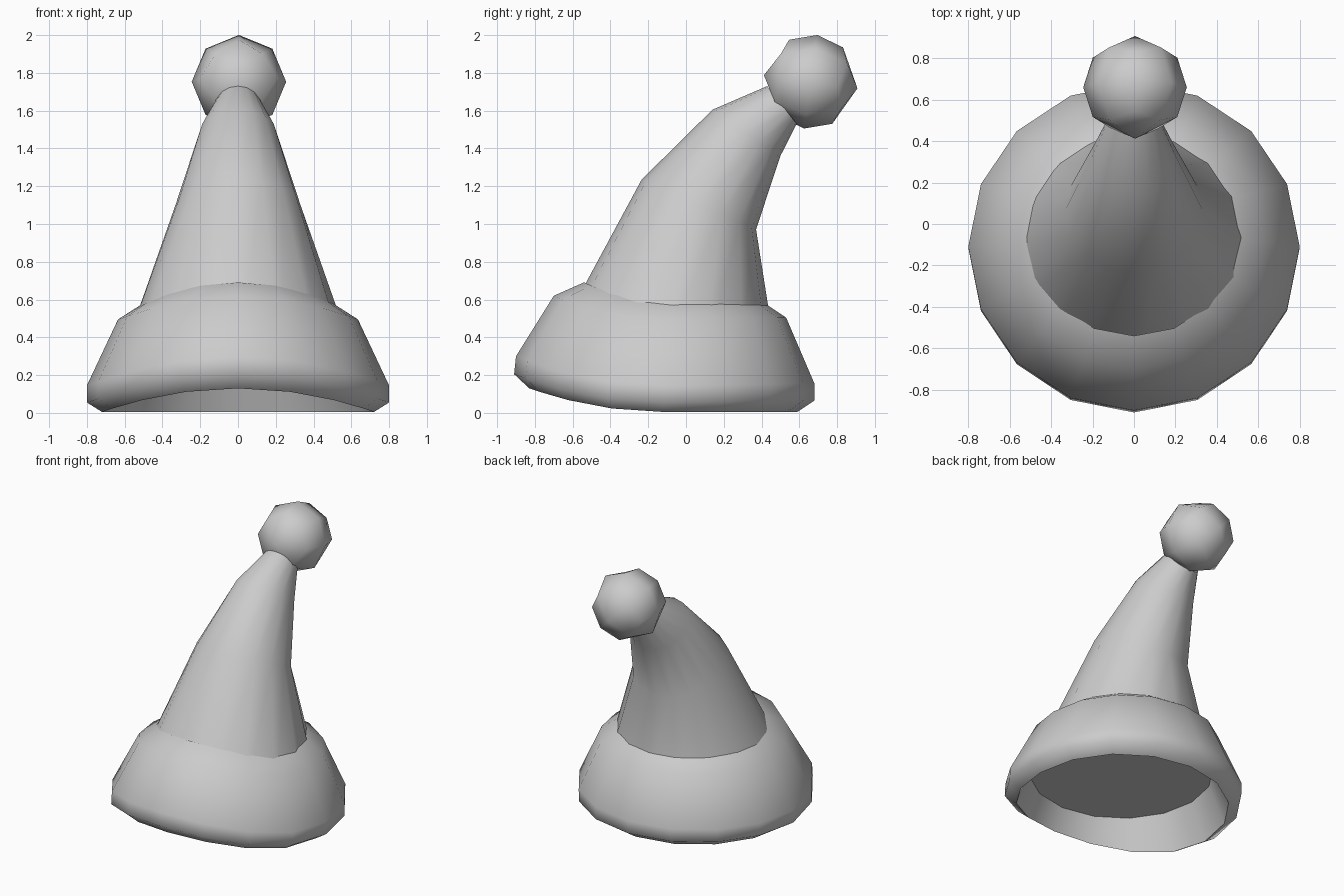
import bpy, bmesh, math
from mathutils import Matrix

if "Cube" in bpy.data.objects:
    bpy.data.objects.remove(bpy.data.objects["Cube"])

SIDES = 16


def finish(name, bm, angle):
    bmesh.ops.recalc_face_normals(bm, faces=bm.faces)
    mesh = bpy.data.meshes.new(name)
    bm.to_mesh(mesh)
    bm.free()
    obj = bpy.data.objects.new(name, mesh)
    bpy.context.collection.objects.link(obj)
    bpy.ops.object.select_all(action='DESELECT')
    obj.select_set(True)
    bpy.context.view_layer.objects.active = obj
    bpy.ops.object.shade_smooth_by_angle(angle=math.radians(angle))
    return obj


def loft(name, rings, capped):
    """Ring: centre y, centre z, x radius, y reach, z tilt, front lift."""
    bm = bmesh.new()
    loops = []
    for cy, cz, rx, ry, tilt, lift in rings:
        loop = []
        for i in range(SIDES):
            a = 2 * math.pi * i / SIDES
            front = -math.sin(a)
            loop.append(bm.verts.new((rx * math.cos(a), cy - ry * front,
                                      cz + tilt * front + lift * max(0, front) ** 2)))
        loops.append(loop)
    for lo, hi in zip(loops, loops[1:]):
        for i in range(SIDES):
            j = (i + 1) % SIDES
            bm.faces.new((lo[i], lo[j], hi[j], hi[i]))
    if capped:
        bm.faces.new(loops[0][::-1])
        bm.faces.new(loops[-1])
    return finish(name, bm, 65)


# Cuff: inner wall, rolled bottom rim, flared outside, shoulder up to the cone
loft("cuff", [
    (-0.135, 0.28, 0.62, 0.615, 0, 0),
    (-0.12, 0.005, 0.72, 0.71, 0, 0.125),
    (-0.115, 0.055, 0.80, 0.795, -0.01, 0.16),
    (-0.11, 0.145, 0.80, 0.79, -0.01, 0.165),
    (-0.085, 0.495, 0.635, 0.615, -0.01, 0.135),
    (-0.06, 0.578, 0.505, 0.48, 0, 0.113),
], False)

# Cone bending backwards, closed inside the cuff by a flat floor
loft("cone", [
    (-0.135, 0.28, 0.62, 0.615, 0, 0),
    (0.068, 1.103, 0.33, 0.303, 0.132, 0),
    (0.32, 1.483, 0.205, 0.18, 0.122, 0),
    (0.508, 1.63, 0.12, 0.078, 0.10, 0),
], True)

# Pompom: cube subdivided once and rounded into a ball
bm = bmesh.new()
bmesh.ops.create_cube(bm, size=1)
bmesh.ops.subdivide_edges(bm, edges=bm.edges[:], cuts=1, use_grid_fill=True)
for v in bm.verts:
    v.co = v.co.normalized() * 0.25
turn = (Matrix.Translation((0.005, 0.66, 1.753))
        @ Matrix.Rotation(math.radians(-98), 4, 'X')
        @ Matrix.Rotation(math.radians(45), 4, 'Z'))
bmesh.ops.transform(bm, matrix=turn, verts=bm.verts)
finish("pompom", bm, 65)
